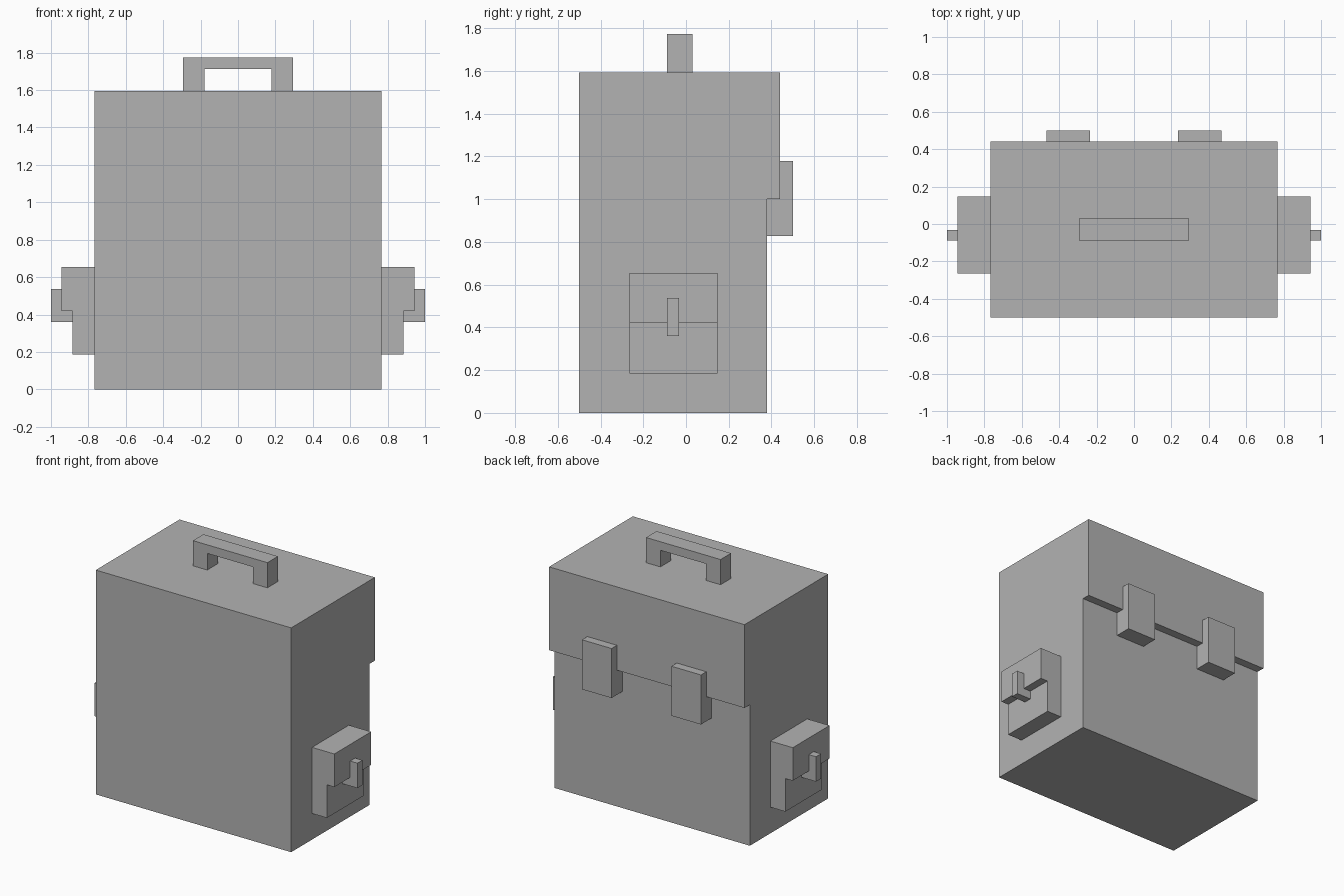
import bpy
import bmesh

cube = bpy.data.objects.get("Cube")
if cube:
    bpy.data.objects.remove(cube, do_unlink=True)

# Single plain grey
grey = bpy.data.materials.new("plain_grey")
grey.use_nodes = True
GREY = (0.45, 0.45, 0.45, 1)
grey.diffuse_color = GREY
grey.node_tree.nodes["Principled BSDF"].inputs["Base Color"].default_value = GREY


def extrude(name, outline, axis, start, end):
    """Extrude a flat outline along x or y; the outline gives (other axis, z)."""
    bm = bmesh.new()

    def place(u, z, depth):
        return (depth, u, z) if axis == "x" else (u, depth, z)

    near = [bm.verts.new(place(u, z, start)) for u, z in outline]
    far = [bm.verts.new(place(u, z, end)) for u, z in outline]
    bm.faces.new(near)
    bm.faces.new(far[::-1])
    for i in range(len(outline)):
        j = (i + 1) % len(outline)
        bm.faces.new((near[j], near[i], far[i], far[j]))
    bmesh.ops.recalc_face_normals(bm, faces=bm.faces)
    mesh = bpy.data.meshes.new(name)
    bm.to_mesh(mesh)
    bm.free()
    mesh.materials.append(grey)
    obj = bpy.data.objects.new(name, mesh)
    bpy.context.collection.objects.link(obj)
    return obj


WIDTH, TOP, FLAP = 0.768, 1.594, 1.002
BACK, FLAP_BACK = 0.38, 0.44

# Case with the lid flap overhanging at the back
extrude("case_body", [(-0.5, 0), (BACK, 0), (BACK, FLAP), (FLAP_BACK, FLAP),
                      (FLAP_BACK, TOP), (-0.5, TOP)], "x", -WIDTH, WIDTH)

# Carrying handle
extrude("top_handle", [(-0.293, TOP), (-0.18, TOP), (-0.18, 1.712), (0.18, 1.712),
                       (0.18, TOP), (0.293, TOP), (0.293, 1.773), (-0.293, 1.773)],
        "y", -0.088, 0.03)

for side, s in (("left", 1), ("right", -1)):
    # Back latch, stepped around the flap edge
    extrude(f"{side}_back_latch",
            [(BACK, 0.827), (0.5, 0.827), (0.5, 1.179), (FLAP_BACK, 1.179),
             (FLAP_BACK, FLAP), (BACK, FLAP)], "x", s * 0.235, s * 0.468)

    # Side pocket with its own overhanging flap
    pocket = [(WIDTH, 0.185), (0.885, 0.185), (0.885, 0.42),
              (0.943, 0.42), (0.943, 0.655), (WIDTH, 0.655)]
    extrude(f"{side}_pocket", [(s * x, z) for x, z in pocket], "y", -0.265, 0.148)

    # Pocket clip
    clip = [(0.885, 0.36), (1, 0.36), (1, 0.537), (0.943, 0.537),
            (0.943, 0.42), (0.885, 0.42)]
    extrude(f"{side}_pocket_clip", [(s * x, z) for x, z in clip], "y", -0.088, -0.032)
